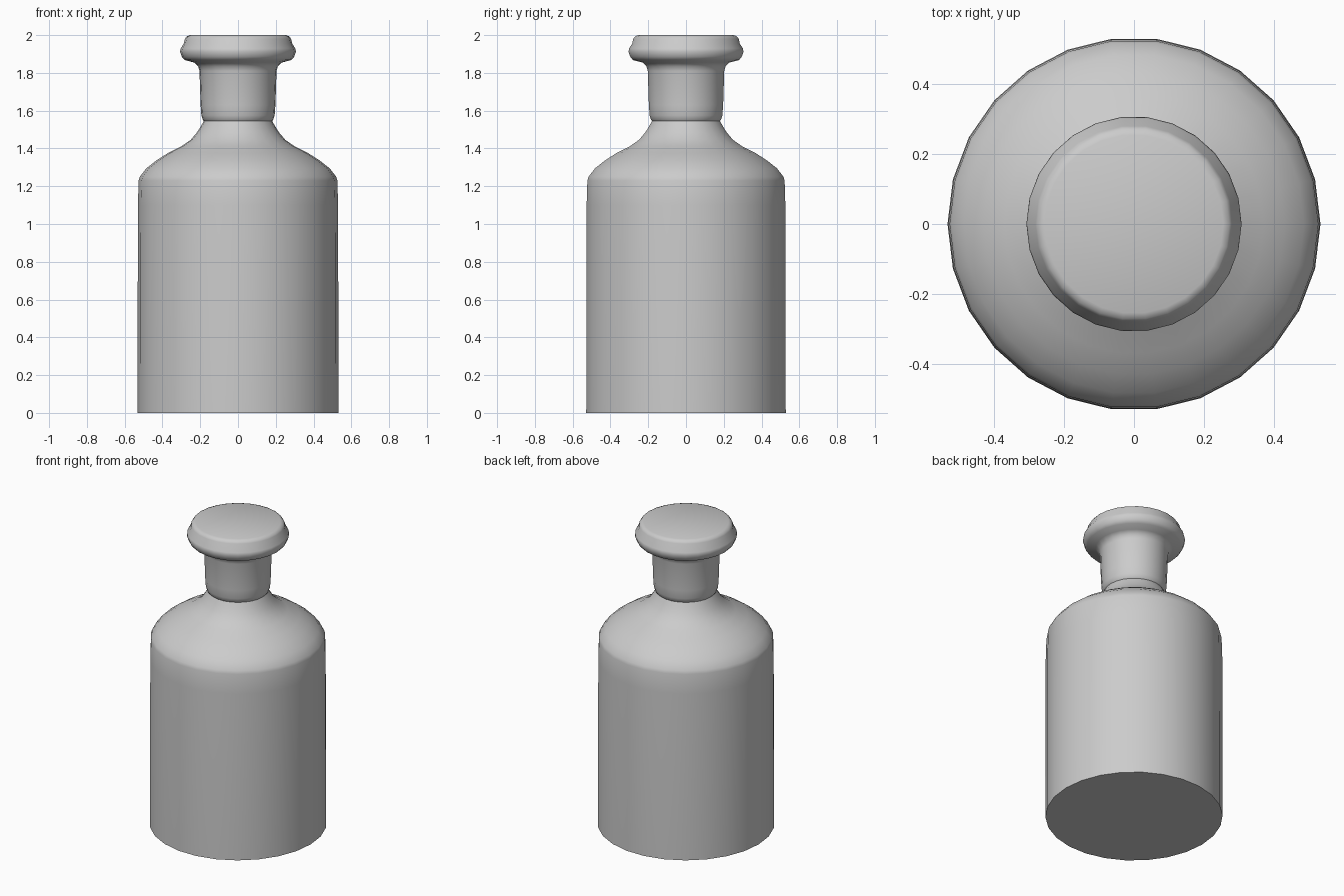
import bpy, bmesh, math

SIDES = 26
cube = bpy.data.objects.get("Cube")
if cube:
    bpy.data.objects.remove(cube, do_unlink=True)

grey = bpy.data.materials.new("plain grey")
grey.use_nodes = True
colour = (0.6, 0.6, 0.6, 1)
grey.diffuse_color = colour
grey.node_tree.nodes["Principled BSDF"].inputs["Base Color"].default_value = colour


def lathe(name, profile, angle):
    """Turn a (radius, height) profile round z and cap both ends."""
    bm = bmesh.new()
    rings = []
    for r, z in profile:
        rings.append([bm.verts.new((r * math.cos(a), r * math.sin(a), z))
                      for a in (math.tau * i / SIDES for i in range(SIDES))])
    for low, high in zip(rings, rings[1:]):
        for i in range(SIDES):
            j = (i + 1) % SIDES
            bm.faces.new((low[i], low[j], high[j], high[i]))
    bm.faces.new(rings[0][::-1])
    bm.faces.new(rings[-1])
    mesh = bpy.data.meshes.new(name)
    bm.to_mesh(mesh)
    bm.free()
    mesh.materials.append(grey)
    obj = bpy.data.objects.new(name, mesh)
    bpy.context.collection.objects.link(obj)
    bpy.ops.object.select_all(action="DESELECT")
    obj.select_set(True)
    bpy.context.view_layer.objects.active = obj
    bpy.ops.object.shade_smooth_by_angle(angle=math.radians(angle))
    return obj


# Straight body with a domed shoulder that flares up into the neck
lathe("bottle_body", [
    (0.532, 0), (0.53, 1.1), (0.526, 1.23), (0.52, 1.25), (0.485, 1.295),
    (0.43, 1.338), (0.37, 1.376), (0.30, 1.411), (0.25, 1.446),
    (0.217, 1.485), (0.195, 1.52), (0.18, 1.548)], 28)

# Neck standing on the shoulder, flaring into a rolled lip and flat stopper top
lathe("neck_and_stopper", [
    (0.176, 1.54), (0.186, 1.55), (0.194, 1.575), (0.198, 1.63), (0.204, 1.81),
    (0.211, 1.835), (0.232, 1.855), (0.283, 1.868), (0.297, 1.885),
    (0.307, 1.912), (0.303, 1.93), (0.287, 1.955), (0.281, 1.98),
    (0.272, 1.993), (0.255, 2.0)], 50)
